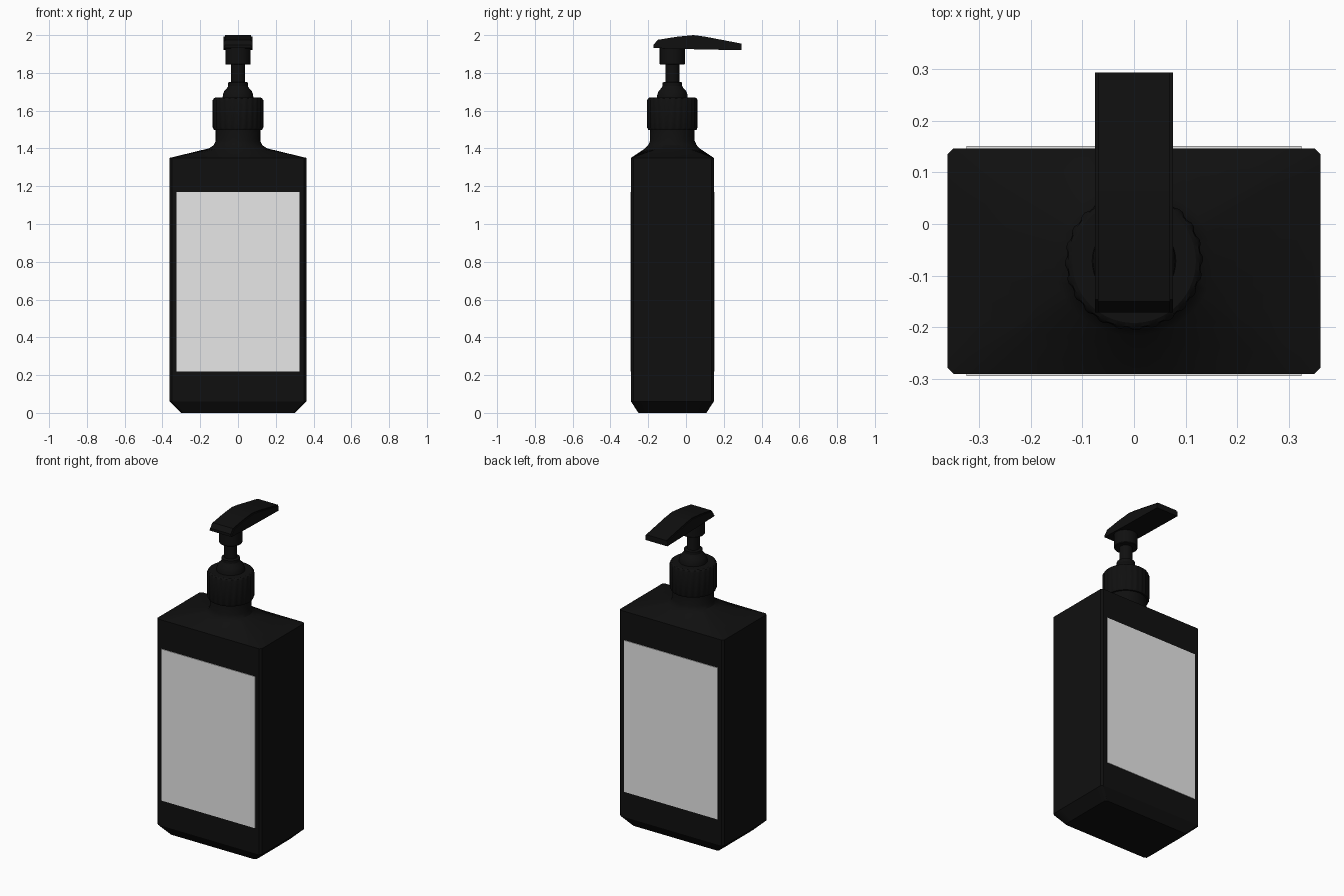
import bpy, bmesh
from math import atan2, cos, sin, pi, radians

cube = bpy.data.objects.get("Cube")
if cube:
    bpy.data.objects.remove(cube)

AXIS_Y = -0.072          # bottle and pump axis
HX, HY, CH = 0.362, 0.219, 0.012


def material(name, value):
    m = bpy.data.materials.new(name)
    m.use_nodes = True
    color = (value, value, value, 1)
    m.diffuse_color = color
    m.node_tree.nodes["Principled BSDF"].inputs["Base Color"].default_value = color
    return m


BLACK = material("black plastic", 0.005)
WHITE = material("label white", 0.8)


def finish(bm, name, mat, smooth=True):
    bmesh.ops.recalc_face_normals(bm, faces=bm.faces)
    mesh = bpy.data.meshes.new(name)
    bm.to_mesh(mesh)
    bm.free()
    mesh.materials.append(mat)
    ob = bpy.data.objects.new(name, mesh)
    bpy.context.collection.objects.link(ob)
    if smooth:
        bpy.ops.object.select_all(action="DESELECT")
        ob.select_set(True)
        bpy.context.view_layer.objects.active = ob
        bpy.ops.object.shade_smooth_by_angle(angle=radians(30))
    return ob


def loft(name, rings, mat=BLACK):
    """Skin a stack of equal-length point rings and cap both ends."""
    bm = bmesh.new()
    rows = [[bm.verts.new(p) for p in ring] for ring in rings]
    n = len(rows[0])
    for a, b in zip(rows, rows[1:]):
        for i in range(n):
            j = (i + 1) % n
            bm.faces.new((a[i], a[j], b[j], b[i]))
    bm.faces.new(rows[0])
    bm.faces.new(rows[-1])
    return finish(bm, name, mat)


def circle(r, z, n=48):
    return [(r * cos(2 * pi * i / n), AXIS_Y + r * sin(2 * pi * i / n), z) for i in range(n)]


def lathe(name, profile):
    return loft(name, [circle(r, z) for r, z in profile])


# Bottle: chamfered box that blends into a round neck
corner = [atan2(HY, HX - CH), atan2(HY - CH, HX)]
angles = [2 * pi * i / 48 for i in range(48)]
for c in corner:
    angles += [c, pi - c, pi + c, 2 * pi - c]
angles.sort()


def box_ring(hx, hy, ch, z):
    ring = []
    for a in angles:
        c, s = abs(cos(a)), abs(sin(a))
        r = min(hx / max(c, 1e-6), hy / max(s, 1e-6), (hx + hy - ch) / (c + s))
        ring.append((r * cos(a), AXIS_Y + r * sin(a), z))
    return ring


def round_ring(rx, ry, z):
    return [(rx * cos(a), AXIS_Y + ry * sin(a), z) for a in angles]


loft("bottle", [
    box_ring(0.30, 0.18, 0.01, 0),
    box_ring(HX, HY, CH, 0.06),
    box_ring(HX, HY, CH, 1.35),
    round_ring(0.155, 0.145, 1.40),
    round_ring(0.128, 0.128, 1.418),
    round_ring(0.118, 0.118, 1.44),
    round_ring(0.118, 0.118, 1.51),
])

# Front and back labels
for name, side in (("front_label", -1), ("back_label", 1)):
    bm = bmesh.new()
    bmesh.ops.create_cube(bm, size=1)
    for v in bm.verts:
        v.co.x *= 0.65
        v.co.y = AXIS_Y + side * (HY + 0.001) + v.co.y * 0.006
        v.co.z = 0.695 + v.co.z * 0.95
    finish(bm, name, WHITE, smooth=False)

# Ribbed screw cap
def ribbed(r, z):
    n = 96
    return [((r - 0.004 * (i // 2 % 2)) * cos(2 * pi * i / n),
             AXIS_Y + (r - 0.004 * (i // 2 % 2)) * sin(2 * pi * i / n), z) for i in range(n)]


loft("screw_cap", [circle(0.128, 1.498, 96), circle(0.13, 1.505, 96), ribbed(0.134, 1.51),
                   ribbed(0.134, 1.655), circle(0.128, 1.665, 96), circle(0.12, 1.67, 96)])

# Pump collar, stem and head socket
lathe("pump_collar", [(0.082, 1.66), (0.08, 1.685), (0.072, 1.705), (0.058, 1.72),
                      (0.052, 1.73), (0.052, 1.748), (0.045, 1.752)])
lathe("pump_stem", [(0.037, 1.74), (0.037, 1.86)])
lathe("head_socket", [(0.064, 1.844), (0.067, 1.848), (0.067, 1.935)])

# Pump head with spout pointing backwards
side_profile = [(-0.172, 1.932), (-0.172, 1.948), (-0.15, 1.975), (-0.05, 1.991),
                (0.04, 2.0), (0.10, 1.992), (0.294, 1.955), (0.294, 1.92), (0.0, 1.926)]
bm = bmesh.new()
face = bm.faces.new([bm.verts.new((-0.076, y, z)) for y, z in side_profile])
out = bmesh.ops.extrude_face_region(bm, geom=[face])
for v in out["geom"]:
    if isinstance(v, bmesh.types.BMVert):
        v.co.x = 0.076
# soften the long upper edges
edges = [e for e in bm.edges if abs(e.verts[0].co.x - e.verts[1].co.x) < 1e-5
         and min(v.co.z for v in e.verts) > 1.94]
bmesh.ops.bevel(bm, geom=edges, offset=0.006, segments=2, affect="EDGES")
finish(bm, "pump_head", BLACK)
